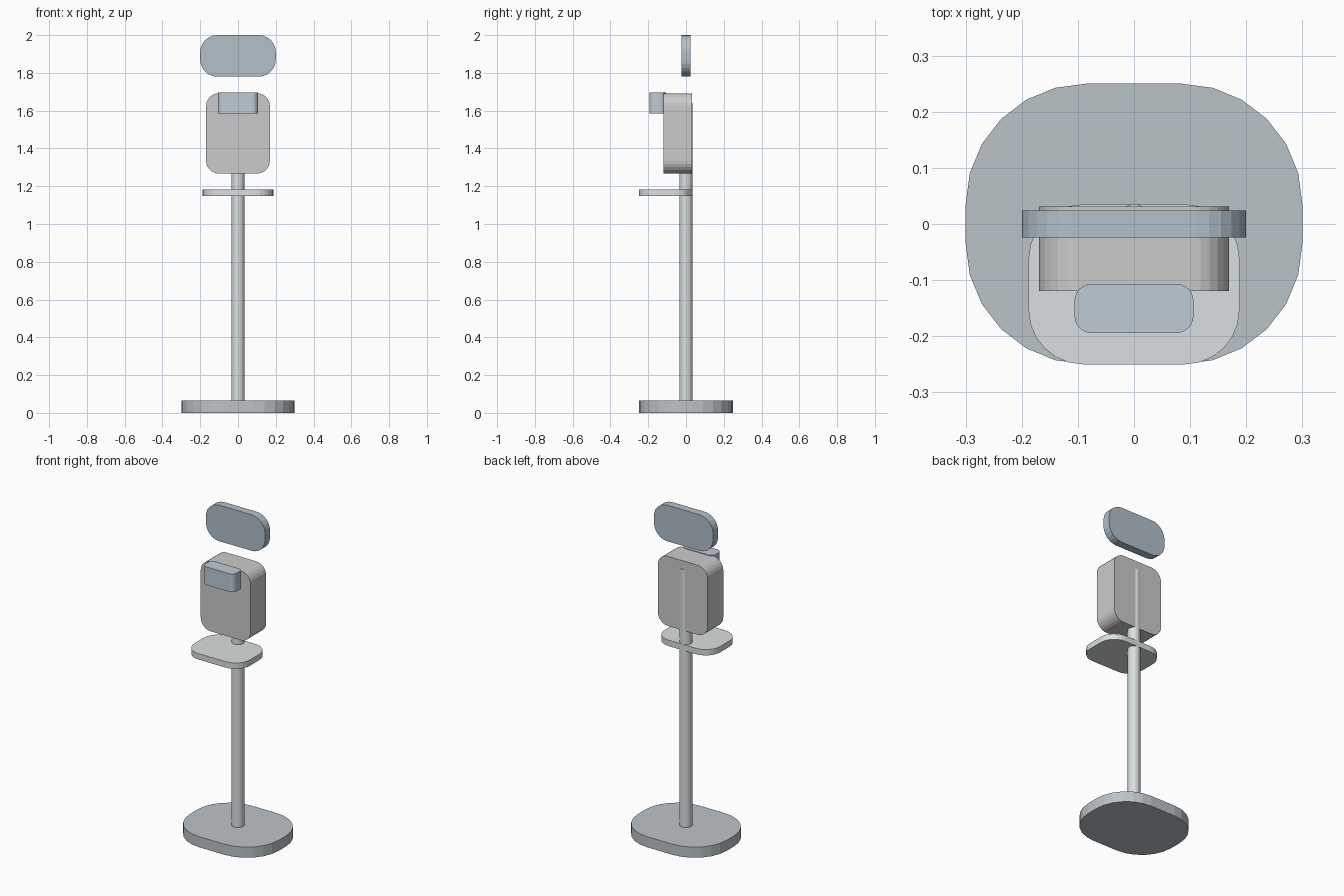
import bpy, bmesh
from math import sin, cos, pi
from mathutils import Vector

if "Cube" in bpy.data.objects:
    bpy.data.objects.remove(bpy.data.objects["Cube"])


def material(name, rgb):
    m = bpy.data.materials.new(name)
    m.diffuse_color = (*rgb, 1)
    m.use_nodes = True
    m.node_tree.nodes["Principled BSDF"].inputs["Base Color"].default_value = m.diffuse_color
    return m


def rounded_rect(a0, a1, b0, b1, r, seg=6):
    """Outline of a rectangle with rounded corners, anticlockwise."""
    centres = [(a1 - r, b1 - r), (a0 + r, b1 - r), (a0 + r, b0 + r), (a1 - r, b0 + r)]
    return [(ca + r * cos((q + i / seg) * pi / 2), cb + r * sin((q + i / seg) * pi / 2))
            for q, (ca, cb) in enumerate(centres) for i in range(seg + 1)]


def slab(name, outline, lo, hi, mat, upright=False):
    """Extrude an outline along z, or along y when upright."""
    bm = bmesh.new()
    place = (lambda a, b: (a, lo, b)) if upright else (lambda a, b: (a, b, lo))
    push = Vector((0, hi - lo, 0) if upright else (0, 0, hi - lo))
    face = bm.faces.new([bm.verts.new(place(a, b)) for a, b in outline])
    ext = bmesh.ops.extrude_face_region(bm, geom=[face], use_keep_orig=True)
    bmesh.ops.translate(bm, vec=push,
                        verts=[v for v in ext["geom"] if isinstance(v, bmesh.types.BMVert)])
    bmesh.ops.recalc_face_normals(bm, faces=bm.faces)
    mesh = bpy.data.meshes.new(name)
    bm.to_mesh(mesh)
    bm.free()
    obj = bpy.data.objects.new(name, mesh)
    bpy.context.collection.objects.link(obj)
    mesh.materials.append(mat)
    return obj


slate = material("slate", (0.50, 0.55, 0.58))
blue = material("blue_grey", (0.51, 0.60, 0.67))
deep_blue = material("deep_blue_grey", (0.45, 0.53, 0.60))
pale = material("pale_metal", (0.70, 0.74, 0.75))
white = material("off_white", (0.81, 0.82, 0.82))

# Floor base
slab("base", rounded_rect(-0.30, 0.30, -0.25, 0.25, 0.215), 0, 0.065, slate)

# Pole, just breaking through the back of the housing
bpy.ops.mesh.primitive_cylinder_add(vertices=24, radius=0.035, depth=1.58, location=(0, 0, 0.85))
pole = bpy.context.object
pole.name = "pole"
pole.data.materials.append(pale)
bpy.ops.object.shade_smooth_by_angle()

# Drip shelf
slab("shelf", rounded_rect(-0.188, 0.188, -0.25, 0.035, 0.097), 1.147, 1.183, pale)

# Dispenser housing and its nozzle block
slab("housing", rounded_rect(-0.169, 0.169, 1.267, 1.692, 0.068), -0.119, 0.0315, white, upright=True)
slab("nozzle_block", rounded_rect(-0.106, 0.106, -0.194, -0.107, 0.03), 1.585, 1.696, blue)

# Sign panel floating above
slab("sign_panel", rounded_rect(-0.20, 0.20, 1.78, 2.0, 0.09), -0.0245, 0.0245, deep_blue, upright=True)
